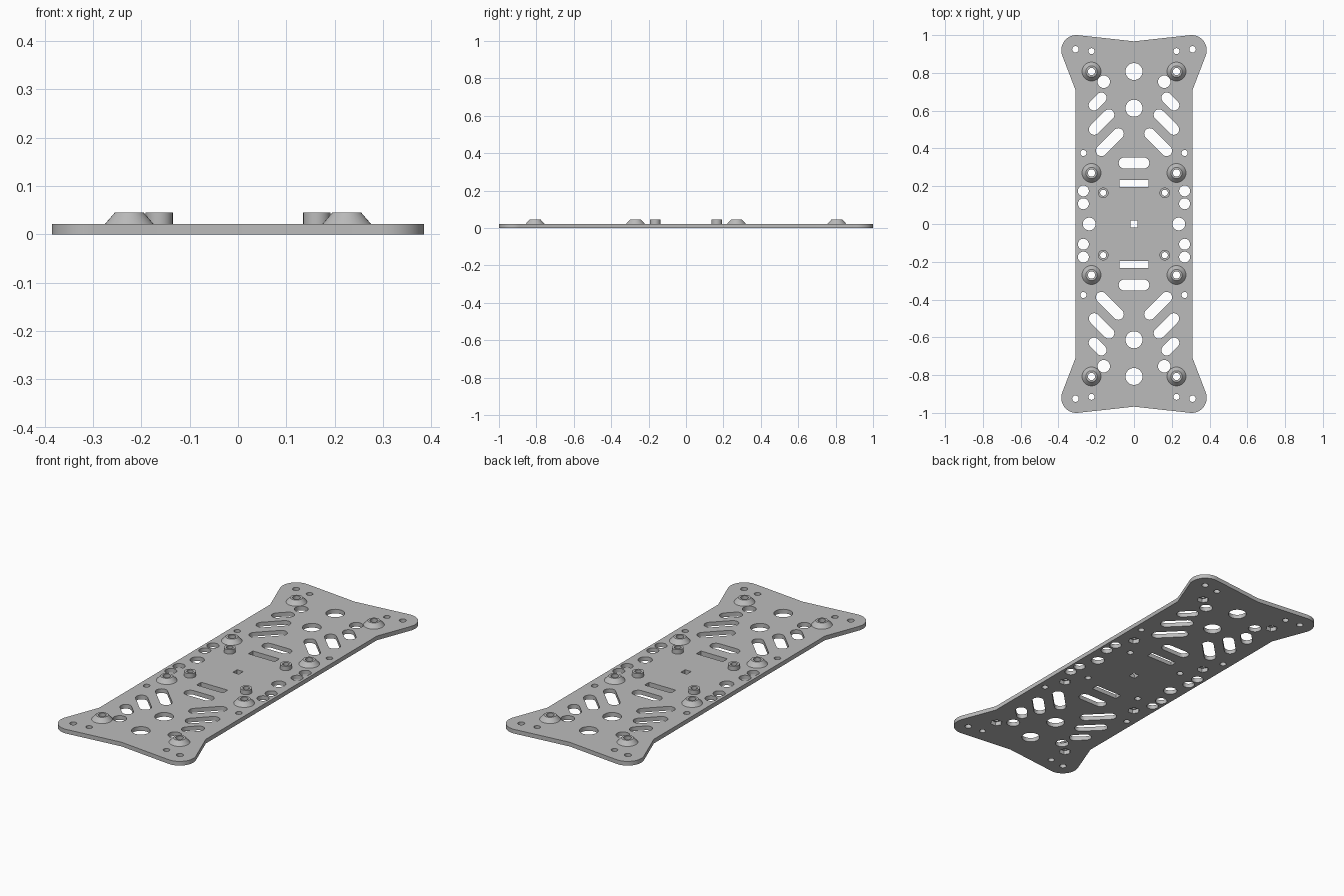
import bpy, bmesh
from math import sin, cos, pi, atan2
from mathutils import Vector

cube = bpy.data.objects.get("Cube")
if cube:
    bpy.data.objects.remove(cube)

T = 0.022          # plate thickness
TOP = 0.045        # top of the bosses

grey = bpy.data.materials.new("plate_grey")
grey.use_nodes = True
colour = (0.5, 0.5, 0.5, 1)
grey.diffuse_color = colour
grey.node_tree.nodes["Principled BSDF"].inputs["Base Color"].default_value = colour


def arc(x, y, r, a0, a1, n):
    return [(x + r * cos(a0 + (a1 - a0) * i / n), y + r * sin(a0 + (a1 - a0) * i / n))
            for i in range(n + 1)]


def circle(x, y, r, n=32):
    return arc(x, y, r, 0, 2 * pi, n)[:-1]


def slot(p, q, r):
    a = atan2(q[1] - p[1], q[0] - p[0])
    return arc(*q, r, a - pi / 2, a + pi / 2, 12) + arc(*p, r, a + pi / 2, a + 3 * pi / 2, 12)


def rect(x, y, w, h):
    return [(x - w, y - h), (x + w, y - h), (x + w, y + h), (x - w, y + h)]


def finish(obj):
    obj.data.materials.clear()
    obj.data.materials.append(grey)
    bpy.context.collection.objects.link(obj)
    bpy.ops.object.select_all(action='DESELECT')
    obj.select_set(True)
    bpy.context.view_layer.objects.active = obj
    bpy.ops.object.shade_smooth_by_angle(angle=pi / 6)


# Plate outline: one quarter, mirrored into a waisted shape with rounded ears
quarter = [(0.31, 0.71)] + arc(0.305, 0.92, 0.08, -0.36, pi / 2 + 0.1, 16)
right = [(x, -y) for x, y in reversed(quarter)] + quarter
outline = right + [(0, 0.967)] + [(-x, -y) for x, y in right] + [(0, -0.967)]

# Holes on the centre line and on the cross line
loops = [outline, rect(0, 0, 0.018, 0.018)]
for s in (-1, 1):
    loops += [circle(0, s * 0.807, 0.045), circle(0, s * 0.613, 0.045),
              slot((-0.052, s * 0.323), (0.052, s * 0.323), 0.029),
              rect(0, s * 0.215, 0.077, 0.019), circle(s * 0.237, 0, 0.034)]

# Holes repeated in all four quarters
cones = [(0.225, 0.807), (0.225, 0.27)]
posts = [(0.163, 0.165)]
round_holes = [(0.16, 0.753, 0.033), (0.31, 0.925, 0.017), (0.225, 0.915, 0.016),
               (0.268, 0.376, 0.016), (0.268, 0.175, 0.029), (0.268, 0.107, 0.029)]
slots = [((0.083, 0.478), (0.173, 0.388), 0.029),
         ((0.133, 0.578), (0.21, 0.501), 0.029),
         ((0.173, 0.668), (0.212, 0.629), 0.028)]
for sx in (-1, 1):
    for sy in (-1, 1):
        loops += [circle(sx * x, sy * y, r) for x, y, r in round_holes]
        loops += [slot((sx * a, sy * b), (sx * c, sy * d), r) for (a, b), (c, d), r in slots]
        loops += [circle(sx * x, sy * y, 0.03, 6) for x, y in cones]   # nut pockets
        loops += [circle(sx * x, sy * y, 0.016) for x, y in posts]

# Fill the loops as a flat curve with thickness, then turn it into a mesh
curve = bpy.data.curves.new("plate_curve", 'CURVE')
curve.dimensions = '2D'
curve.fill_mode = 'BOTH'
curve.extrude = T / 2
for pts in loops:
    sp = curve.splines.new('POLY')
    sp.points.add(len(pts) - 1)
    for p, (x, y) in zip(sp.points, pts):
        p.co = (x, y, 0, 1)
    sp.use_cyclic_u = True
helper = bpy.data.objects.new("plate_helper", curve)
bpy.context.collection.objects.link(helper)
graph = bpy.context.evaluated_depsgraph_get()
mesh = bpy.data.meshes.new_from_object(helper.evaluated_get(graph))
bpy.data.objects.remove(helper)
bm = bmesh.new()
bm.from_mesh(mesh)
bmesh.ops.remove_doubles(bm, verts=bm.verts, dist=0.0001)
bmesh.ops.translate(bm, verts=bm.verts, vec=Vector((0, 0, T / 2)))
bmesh.ops.recalc_face_normals(bm, faces=bm.faces)
bm.to_mesh(mesh)
bm.free()
finish(bpy.data.objects.new("base_plate", mesh))


def boss(name, x, y, base, top, bore, n=32):
    """Ring-shaped boss: outer wall, flat rim, bore and underside."""
    bm = bmesh.new()
    profile = [(base, T), (top, TOP), (bore, TOP), (bore, T)]
    rings = [[bm.verts.new((px, py, z)) for px, py in circle(0, 0, r, n)] for r, z in profile]
    for a, b in zip(rings, rings[1:] + rings[:1]):
        for i in range(n):
            j = (i + 1) % n
            bm.faces.new((a[i], a[j], b[j], b[i]))
    bmesh.ops.recalc_face_normals(bm, faces=bm.faces)
    me = bpy.data.meshes.new(name)
    bm.to_mesh(me)
    bm.free()
    obj = bpy.data.objects.new(name, me)
    obj.location = (x, y, 0)
    finish(obj)


# Bosses in all four quarters
for sx, side in ((-1, "right"), (1, "left")):
    for sy, end in ((-1, "front"), (1, "back")):
        for (x, y), place in zip(cones, ("outer", "inner")):
            boss(f"{place}_cone_boss_{end}_{side}", sx * x, sy * y, 0.05, 0.03, 0.019)
        for x, y in posts:
            boss(f"post_{end}_{side}", sx * x, sy * y, 0.028, 0.028, 0.016)
